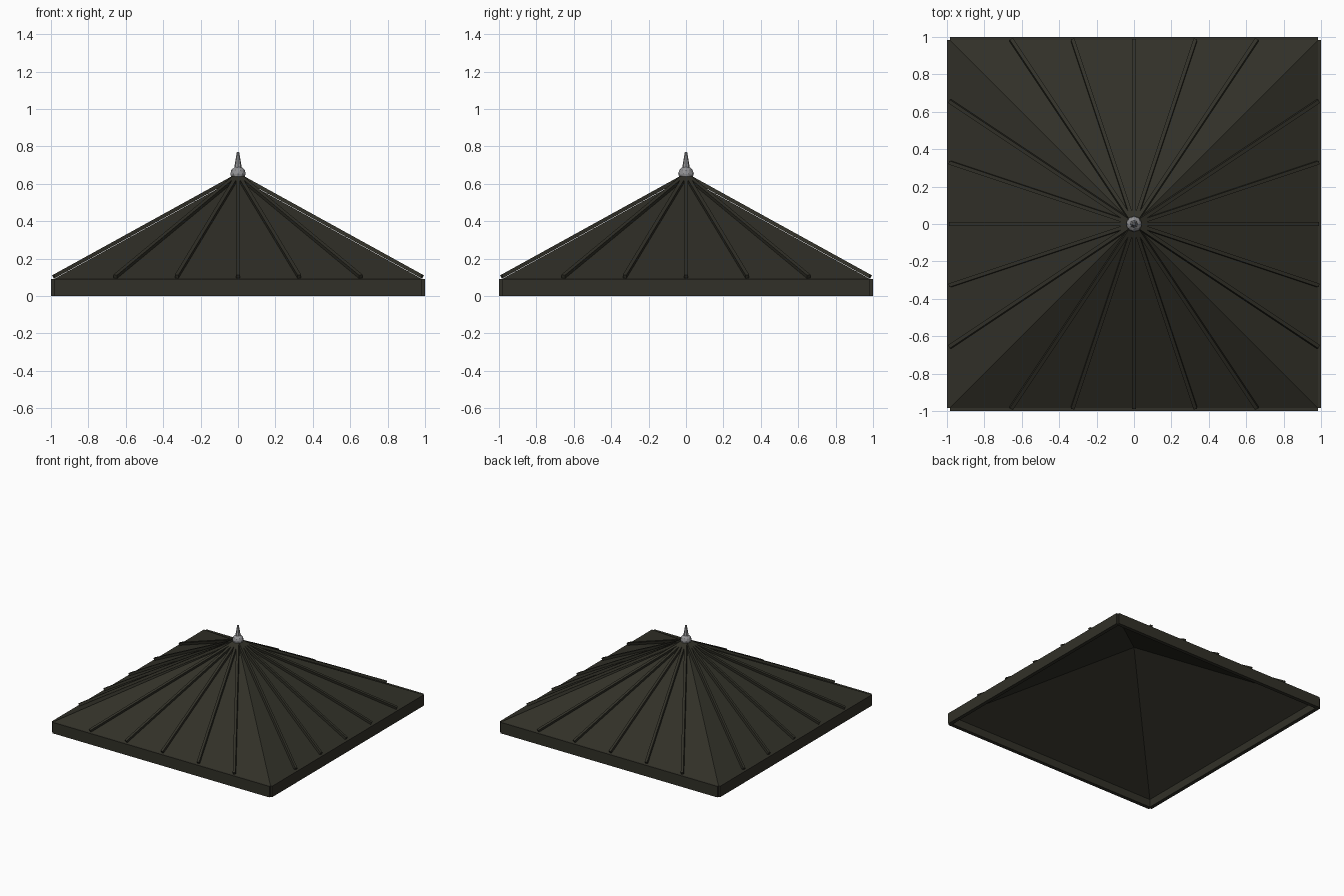
import bpy
import bmesh
from math import pi
from mathutils import Matrix, Vector

cube = bpy.data.objects.get("Cube")
if cube:
    bpy.data.objects.remove(cube, do_unlink=True)

HALF = 0.985      # half width of the roof sheet
EAVE = 0.09       # eave height
APEX = 0.633      # roof peak height
SHEET = 0.03      # roof thickness
BOARD = 0.03      # fascia thickness
RIB_GAP = 0.014   # rib axis height above the sheet
RIB_WIDTH = 0.02
RIB_HEIGHT = 0.02


def material(name, rgb, roughness=0.8):
    mat = bpy.data.materials.new(name)
    mat.use_nodes = True
    mat.diffuse_color = (*rgb, 1)
    bsdf = mat.node_tree.nodes["Principled BSDF"]
    bsdf.inputs["Base Color"].default_value = (*rgb, 1)
    bsdf.inputs["Roughness"].default_value = roughness
    return mat


def finish(name, bm, mat):
    mesh = bpy.data.meshes.new(name)
    bm.to_mesh(mesh)
    bm.free()
    mesh.materials.append(mat)
    obj = bpy.data.objects.new(name, mesh)
    bpy.context.collection.objects.link(obj)
    return obj


def add_batten(bm, start, end, normal, turn):
    """Square bar between two points, lying flat on a slope."""
    along = (end - start).normalized()
    side = normal.cross(along)
    frame = Matrix((along, side, normal)).transposed().to_4x4()
    size = Matrix.Diagonal(((end - start).length, RIB_WIDTH, RIB_HEIGHT, 1))
    bmesh.ops.create_cube(
        bm, size=1,
        matrix=turn @ Matrix.Translation((start + end) / 2) @ frame @ size)


roof_mat = material("dark olive roofing", (0.031, 0.030, 0.021))
metal_mat = material("grey metal", (0.29, 0.29, 0.30), 0.5)

quarter_turns = [Matrix.Rotation(i * pi / 2, 4, 'Z') for i in range(4)]

# Roof sheet: open four-sided pyramid, thickened inwards
bm = bmesh.new()
peak = bm.verts.new((0, 0, APEX))
corners = [bm.verts.new(turn @ Vector((-HALF, -HALF, EAVE)))
           for turn in quarter_turns]
for i in range(4):
    bm.faces.new((corners[i], corners[(i + 1) % 4], peak))
roof = finish("roof_sheet", bm, roof_mat)
thick = roof.modifiers.new("thickness", 'SOLIDIFY')
thick.thickness = SHEET
thick.offset = -1
thick.use_even_offset = True

# Fascia boards along the four eaves, leaving notched corners
bm = bmesh.new()
for turn in quarter_turns:
    bmesh.ops.create_cube(
        bm, size=1,
        matrix=turn @ Matrix.Translation((0, -HALF, EAVE / 2))
        @ Matrix.Diagonal((2 * HALF, BOARD, EAVE, 1)))
finish("fascia_boards", bm, roof_mat)

# Five raised ribs on each slope, running from eave to peak
bm = bmesh.new()
top = Vector((0, 0, APEX + RIB_GAP))
slope_normal = Vector((0, EAVE - APEX, HALF)).normalized()
for turn in quarter_turns:
    for step in range(-2, 3):
        foot = Vector((step * HALF / 3, -HALF, EAVE + RIB_GAP))
        add_batten(bm, foot, top, slope_normal, turn)
finish("roof_ribs", bm, roof_mat)

# Finial: faceted ball with a tapering spike
bm = bmesh.new()
bmesh.ops.create_icosphere(bm, subdivisions=2, radius=0.042,
                           matrix=Matrix.Translation((0, 0, 0.653)))
finish("finial_ball", bm, metal_mat)

bm = bmesh.new()
bmesh.ops.create_cone(bm, cap_ends=True, segments=8, radius1=0.023,
                      radius2=0.006, depth=0.1,
                      matrix=Matrix.Translation((0, 0, 0.72)))
finish("finial_spike", bm, metal_mat)
